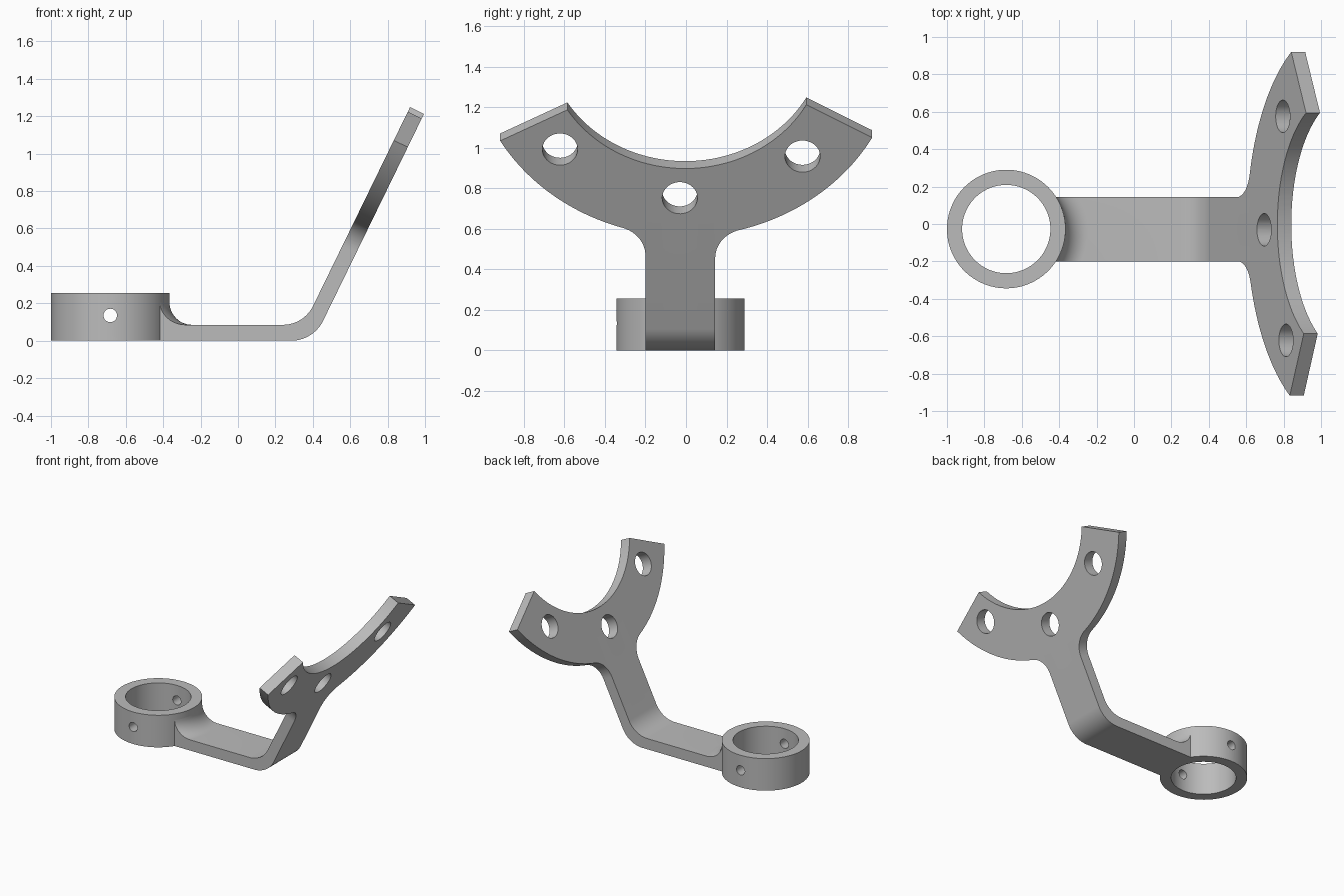
import bpy, bmesh
from math import radians, sin, cos, tan, sqrt, asin, degrees
from mathutils import Vector, Matrix

if "Cube" in bpy.data.objects:
    bpy.data.objects.remove(bpy.data.objects["Cube"])

# Main dimensions
RING = Vector((-0.683, -0.027, 0))
RING_OUT, RING_IN, RING_H = 0.317, 0.236, 0.255
ARM_T, PLATE_T = 0.085, 0.083
NECK_LO, NECK_HI = -0.20, 0.144
TILT = radians(64)
UP = Vector((cos(TILT), 0, sin(TILT)))       # along the tilted plate
OUT = Vector((-sin(TILT), 0, cos(TILT)))     # through the plate
CORNER = Vector((0.403, 0, 0))               # where underside and plate planes meet
ARC_Y, ARC_S, ARC_IN, ARC_OUT, ARC_HOLES = -0.004, 1.685, 0.686, 1.058, 0.848

grey = bpy.data.materials.new("metal_grey")
grey.use_nodes = True
grey.diffuse_color = (0.5, 0.5, 0.5, 1)
grey.node_tree.nodes["Principled BSDF"].inputs["Base Color"].default_value = (0.5, 0.5, 0.5, 1)


def arc(cx, cy, r, a0, a1, n):
    """Points on a circle, angles in degrees."""
    steps = [radians(a0 + (a1 - a0) * i / n) for i in range(n + 1)]
    return [(cx + r * cos(a), cy + r * sin(a)) for a in steps]


def loft(name, sections, closed=False):
    """Skin a row of equal loops; cap the ends unless the row is closed."""
    bm = bmesh.new()
    loops = [[bm.verts.new(p) for p in s] for s in sections]
    n = len(loops[0])
    pairs = list(zip(loops, loops[1:])) + ([(loops[-1], loops[0])] if closed else [])
    for a, b in pairs:
        for i in range(n):
            j = (i + 1) % n
            bm.faces.new((a[i], a[j], b[j], b[i]))
    if not closed:
        bm.faces.new(loops[0])
        bm.faces.new(loops[-1])
    bmesh.ops.recalc_face_normals(bm, faces=bm.faces)
    mesh = bpy.data.meshes.new(name)
    bm.to_mesh(mesh)
    bm.free()
    mesh.materials.append(grey)
    obj = bpy.data.objects.new(name, mesh)
    bpy.context.collection.objects.link(obj)
    return obj


def drill(name, centre, axis, radius, depth):
    """Round cutter centred on a point."""
    side = axis.orthogonal().normalized()
    other = axis.cross(side)
    ring = arc(0, 0, radius, 0, 352.5, 47)
    return loft(name, [[centre + side * u + other * v + axis * d for u, v in ring]
                       for d in (-depth, depth)])


def select(obj):
    bpy.ops.object.select_all(action='DESELECT')
    obj.select_set(True)
    bpy.context.view_layer.objects.active = obj


def combine(obj, cutter, operation):
    """Apply a boolean and remove the cutter."""
    cutter.hide_render = True
    mod = obj.modifiers.new("cut", 'BOOLEAN')
    mod.operation, mod.solver, mod.object = operation, 'EXACT', cutter
    select(obj)
    bpy.ops.object.modifier_apply(modifier=mod.name)
    bpy.data.objects.remove(cutter)


def finish(obj):
    select(obj)
    bpy.ops.object.shade_smooth_by_angle(angle=radians(25))


# Clamp ring with a cross hole through both walls
section = [(RING_IN, 0), (RING_OUT, 0), (RING_OUT, RING_H), (RING_IN, RING_H)]
turns = [radians(360 * i / 96) for i in range(96)]
ring = loft("clamp_ring", [[RING + Vector((r * cos(a), r * sin(a), z)) for r, z in section]
                           for a in turns], closed=True)
combine(ring, drill("cross_hole", RING + Vector((0, 0, 0.135)), Vector((0, 1, 0)), 0.036, 0.5),
        'DIFFERENCE')
finish(ring)


# Bent strip: side profile whose ring end follows the round wall
def bend(x, z, radius):
    start = x - radius * tan(TILT / 2)
    return arc(start, z + radius, radius, -90, -90 + degrees(TILT), 14)


def strip_section(y):
    off = min(abs(y - RING.y), 0.2)

    def from_ring(r):
        return RING.x + sqrt(r * r - off * off)

    inner_x = CORNER.x - PLATE_T * sin(TILT) + (ARM_T - PLATE_T * cos(TILT)) / tan(TILT)
    top = CORNER + UP * 1.6
    top_in = top + OUT * PLATE_T
    flare = arc(RING_OUT + 0.12, ARM_T + 0.12, 0.12, 270, 180, 12)
    pts = [(from_ring(RING_OUT - 0.001), 0)] + bend(CORNER.x, 0, 0.19)
    pts += [(top.x, top.z), (top_in.x, top_in.z)] + bend(inner_x, ARM_T, 0.18)[::-1]
    pts += [(from_ring(r), z) for r, z in flare]
    return [Vector((x, y, z)) for x, z in pts]


columns = [-1.1] + [RING.y - 0.2 + 0.4 * i / 24 for i in range(25)] + [1.1]
bracket = loft("bent_bracket", [strip_section(y) for y in columns])


# Face outline: curved yoke, filleted into a straight neck
def neck_fillet(edge, side, r=0.16):
    """Arc from the yoke's outer edge to the neck side."""
    cy = edge + side * r
    dy = cy - ARC_Y
    cs = ARC_S - sqrt((ARC_OUT + r) ** 2 - dy * dy)
    lean = degrees(asin(dy / (ARC_OUT + r)))
    pts = arc(cy, cs, r, 90 + lean, 180 if side > 0 else 0, 12)
    return pts, 270 + lean


right_fillet, right_angle = neck_fillet(NECK_HI, 1)
left_fillet, left_angle = neck_fillet(NECK_LO, -1)
outline = arc(ARC_Y, ARC_S, ARC_IN, 212, 330.7, 48)
outline += arc(ARC_Y, ARC_S, ARC_OUT, 330.8, right_angle, 24)
outline += right_fillet[1:] + [(NECK_HI, -0.7), (NECK_LO, -0.7)]
outline += left_fillet[:0:-1] + arc(ARC_Y, ARC_S, ARC_OUT, left_angle, 210.3, 24)


def on_plate(y, s, t=0):
    return CORNER + UP * s + OUT * t + Vector((0, y, 0))


shape = loft("outline_cutter", [[on_plate(y, s, t) for y, s in outline] for t in (-0.4, 1.3)])
combine(bracket, shape, 'INTERSECT')

# Three mounting holes along the yoke
for angle in (223.2, 268.2, 313.1):
    y, s = arc(ARC_Y, ARC_S, ARC_HOLES, angle, angle, 1)[0]
    combine(bracket, drill("mount_hole", on_plate(y, s, PLATE_T / 2), OUT, 0.087, 0.15),
            'DIFFERENCE')
finish(bracket)
